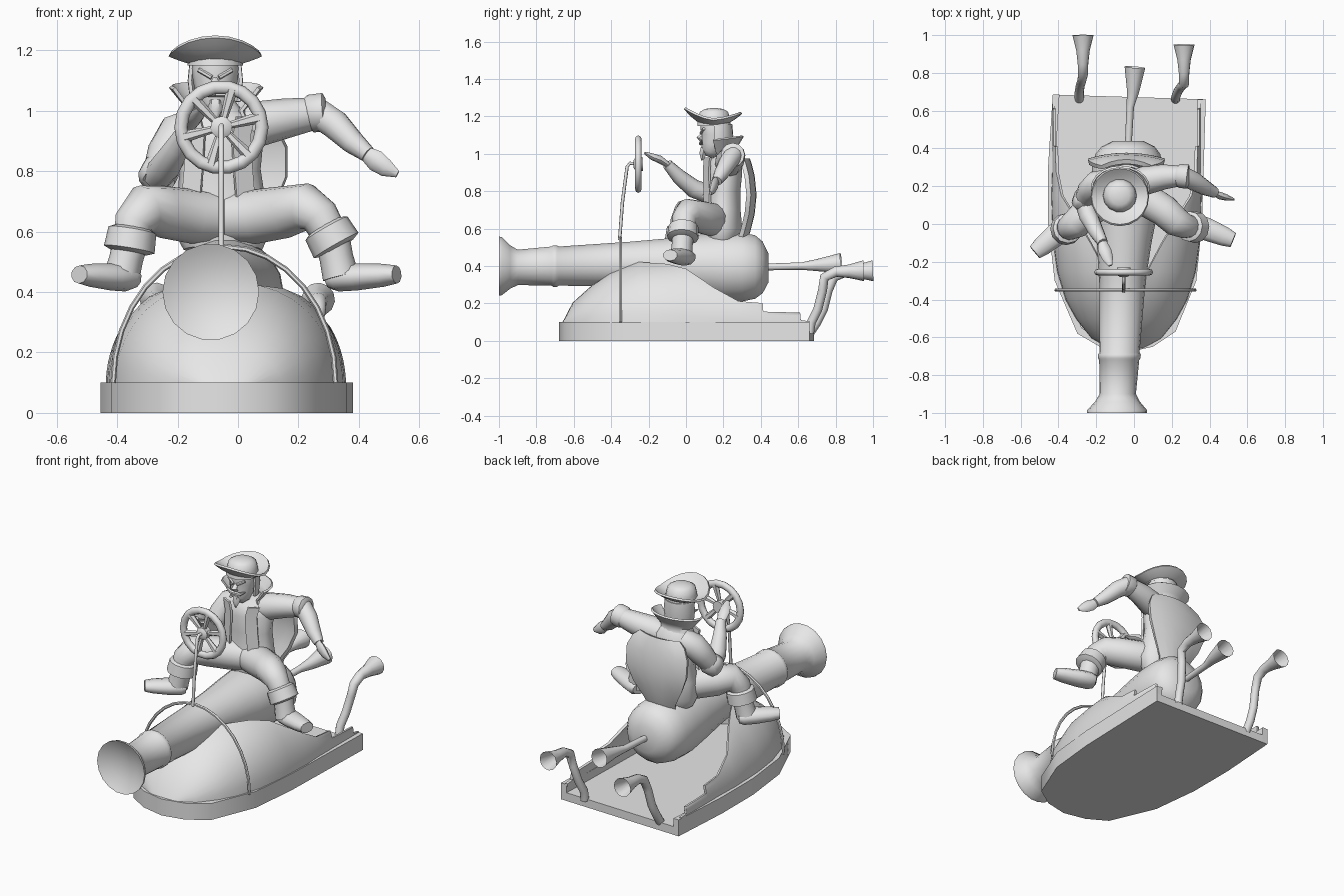
import bpy, bmesh
from math import sin, cos, pi, asin
from mathutils import Vector

cube = bpy.data.objects.get("Cube")
if cube:
    bpy.data.objects.remove(cube, do_unlink=True)

grey = bpy.data.materials.new("plain_grey")
grey.use_nodes = True
grey.diffuse_color = (0.8, 0.8, 0.8, 1)
grey.node_tree.nodes["Principled BSDF"].inputs["Base Color"].default_value = (0.8, 0.8, 0.8, 1)
parts = []


def finish(name, bm, thick=0):
    bmesh.ops.recalc_face_normals(bm, faces=bm.faces)
    mesh = bpy.data.meshes.new(name)
    bm.to_mesh(mesh)
    bm.free()
    mesh.materials.append(grey)
    ob = bpy.data.objects.new(name, mesh)
    bpy.context.collection.objects.link(ob)
    if thick:
        mod = ob.modifiers.new("thickness", 'SOLIDIFY')
        mod.thickness, mod.offset = thick, 0
    parts.append(ob)
    return ob


def bridge(bm, rows, closed):
    n = len(rows[0])
    for a, b in zip(rows, rows[1:]):
        for j in range(n if closed else n - 1):
            k = (j + 1) % n
            bm.faces.new((a[j], a[k], b[k], b[j]))


def tube(name, pts, radii, sides=12, flat=1.0, caps=True):
    """Round or flattened section swept along a path with changing radius."""
    bm = bmesh.new()
    pts = [Vector(p) for p in pts]
    rows, side = [], None
    for i, p in enumerate(pts):
        t = (pts[min(i + 1, len(pts) - 1)] - pts[max(i - 1, 0)]).normalized()
        if side is None:
            side = Vector((1, 0, 0)) if abs(t.x) < 0.7 else Vector((0, 0, 1))
        side = (side - t * side.dot(t)).normalized()
        other = t.cross(side) * flat
        r = radii[i]
        rows.append([bm.verts.new(p + r * (side * cos(a) + other * sin(a)))
                     for a in (2 * pi * k / sides for k in range(sides))])
    bridge(bm, rows, True)
    if caps:
        bm.faces.new(rows[0])
        bm.faces.new(rows[-1])
    return finish(name, bm)


def sheet(name, rows, thick, closed=False):
    bm = bmesh.new()
    bridge(bm, [[bm.verts.new(p) for p in row] for row in rows], closed)
    return finish(name, bm, thick)


# Base: low floor with a raised rim that is open at the back
CX = -.04
outline = [(-.43, .685), (-.455, .3), (-.455, 0), (-.42, -.3), (-.3, -.58), (-.18, -.65),
           (-.04, -.68), (.1, -.65), (.22, -.57), (.33, -.3), (.36, 0), (.38, .66)]
bm = bmesh.new()
rows = [[bm.verts.new((x, y, z)) for x, y in outline] for z in (0, .05)]
bridge(bm, rows, True)
for row in rows:
    bm.faces.new(row)
finish("base_floor", bm)
inner = [(CX + (x - CX) * .91, y * .95 if y < 0 else y) for x, y in outline]
sheet("base_rim", [[(x, y, .001) for x, y in outline], [(x, y, .1) for x, y in outline],
                   [(x, y, .1) for x, y in inner], [(x, y, .045) for x, y in inner]], 0)
for a, b in ((outline[0], inner[0]), (outline[-1], inner[-1])):
    sheet("rim_end", [[(*a, 0), (*b, 0)], [(*a, .1), (*b, .1)]], 0)

# Hull: (y, half width, arch height, cut height), closed at the bow and open behind
stations = [(-.655, .08, .004, .004), (-.6, .18, .11, .11), (-.5, .26, .2, .2), (-.4, .315, .27, .27),
            (-.25, .36, .335, .325), (-.1, .38, .35, .315), (0, .385, .36, .29), (.15, .39, .36, .19),
            (.28, .385, .36, .12), (.41, .385, .36, .11), (.412, .385, .36, .065), (.61, .385, .36, .06),
            (.612, .385, .36, .02), (.66, .385, .36, .015)]
bm = bmesh.new()
for sgn in (-1, 1):
    rows = []
    for y, w, h, cut in stations:
        angles = [asin(cut / h) * k / 8 for k in range(9)]
        rows.append([bm.verts.new((CX + sgn * w * max(cos(a), 0) ** .85, y, .09 + h * sin(a))) for a in angles])
    bridge(bm, rows, False)
bmesh.ops.remove_doubles(bm, verts=bm.verts[:], dist=.0005)
finish("hull", bm, .015)

# Cannon: (y, z, radius) along a slightly turned axis, with a shallow dished mouth
gun = [(-.96, .4, .03), (-.97, .4, .09), (-.99, .4, .14), (-1, .4, .16), (-.985, .4, .158), (-.94, .395, .118),
       (-.9, .393, .096), (-.72, .4, .106), (-.71, .4, .113), (-.69, .4, .113), (-.68, .4, .106), (-.3, .41, .122),
       (-.1, .405, .145), (.05, .4, .168), (.2, .395, .188), (.3, .395, .187), (.37, .395, .172), (.41, .393, .14), (.44, .39, .08)]
bm = bmesh.new()
rows = [[bm.verts.new((-.09 + (y + 1) * .042 + r * cos(a), y, z + r * sin(a)))
         for a in (2 * pi * k / 18 for k in range(18))] for y, z, r in gun]
bridge(bm, rows, True)
for cap in (rows[0], rows[-1]):
    bm.faces.new(cap)
finish("cannon", bm)

# Flared exhaust pipes
tube("exhaust_middle", [(-.03, .42, .395), (-.02, .62, .4), (-.005, .7, .405), (.005, .83, .415)],
     [.018, .02, .032, .055], caps=False)
for label, x, dx, dy in (("right", -.29, .02, 0), ("left", .22, .045, -.05)):
    path = [(x, .66, .04), (x, .7 + dy * .6, .1), (x + dx * .3, .735 + dy * .6, .17), (x + dx * .7, .76 + dy * .6, .27),
            (x + dx, .79 + dy, .34), (x + dx, .85 + dy, .37), (x + dx, .92 + dy, .372), (x + dx, 1 + dy, .375)]
    tube("exhaust_" + label, path, [.024, .024, .024, .024, .026, .028, .036, .056], caps=False)

# Hoop, steering post and wheel
arc = [pi * k / 16 for k in range(17)]
tube("hoop", [(-.045 + .368 * cos(a), -.35, .1 + .45 * sin(a)) for a in arc], [.009] * 17, 6)
WX, WY, WZ = -.055, -.255, .945
tube("steering_post", [(WX, -.355, .54), (WX, -.34, .74), (WX, -.315, .93), (WX, -.3, .95), (WX, WY, WZ)],
     [.009] * 5, 8)
bm = bmesh.new()
rows = [[bm.verts.new((WX + (.134 + .022 * cos(b)) * cos(a), WY + .018 * sin(b), WZ + (.134 + .022 * cos(b)) * sin(a)))
         for b in (2 * pi * j / 8 for j in range(8))] for a in (2 * pi * k / 18 for k in range(18))]
bridge(bm, rows + rows[:1], True)
finish("wheel_rim", bm)
tube("wheel_hub", [(WX, WY - .025, WZ), (WX, WY - .015, WZ), (WX, WY + .025, WZ)], [.02, .036, .036])
for k in range(6):
    a = pi * k / 3 + .25
    tube("wheel_spoke", [(WX + r * cos(a), WY, WZ + r * sin(a)) for r in (.02, .13)], [.011, .02], 6)

# Seat backrest
back = [(.5, .08, .3), (.58, .1, .33), (.68, .16, .355), (.78, .2, .365), (.88, .2, .355), (.94, .17, .34), (.97, .13, .33)]
sheet("backrest", [[(CX + w * v / 3, y - .03 * (v / 3) ** 2, z) for v in range(-3, 4)] for z, w, y in back], .025)

# Rider body
tube("torso", [(-.05, .19, .54), (-.05, .2, .6), (-.055, .2, .7), (-.06, .205, .8), (-.065, .205, .9),
               (-.07, .215, .97), (-.07, .205, 1.0), (-.075, .19, 1.05)],
     [.13, .16, .145, .135, .15, .13, .08, .05], 14, .65)
for sgn in (-1, 1):
    sheet("coat_front", [[(-.065 + sgn * (x + i * .03), .09 + x * x * 3 + i * .015, z) for i in range(3)]
                         for x, z in ((.08, .6), (.06, .7), (.05, .82), (.045, .92), (.06, .98))], .012)
# Stand-up collar that flares around the back of the neck
sheet("collar", [[(-.072 + r * cos(a), .19 + r * .75 * sin(a), z + .015 * sin(a)) for a in
                  (-.4 + (pi + .8) * k / 12 for k in range(13))]
                 for r, z in ((.1, .98), (.09, 1.005), (.115, 1.035), (.152, 1.08))], .012)

# Head, hair and face details
HX = -.075
tube("head", [(HX, .12, .985), (HX, .13, 1.01), (HX, .145, 1.05), (HX, .155, 1.1), (HX, .155, 1.14), (HX, .155, 1.19)],
     [.02, .05, .064, .074, .078, .07])
sheet("hair", [[(HX + r * cos(a), .165 + r * .95 * sin(a), z) for a in (-.2 + (pi + .4) * k / 12 for k in range(13))]
               for r, z in ((.08, 1.16), (.086, 1.1), (.078, 1.03))], .012)
tube("nose", [(HX, .1, 1.115), (HX, .07, 1.085), (HX, .09, 1.07)], [.008, .017, .014], 6)
tube("beard", [(HX, .1, 1.03), (HX, .09, 1.0), (HX, .085, .965)], [.025, .022, .004], 6)
for sgn in (-1, 1):
    tube("moustache", [(HX, .078, 1.055), (HX + sgn * .03, .08, 1.056), (HX + sgn * .065, .085, 1.075)], [.01, .011, .003], 6)
    tube("eyebrow", [(HX + sgn * .012, .08, 1.11), (HX + sgn * .055, .095, 1.135)], [.008, .008], 6)

# Hat with the brim turned up at front and back
brim = []
for r in (.06, .085, .11, .135, .152):
    f = r / .152
    brim.append([(HX + r * cos(a), .145 + r * sin(a),
                  1.15 + .035 * f ** 2 + (.06 if sin(a) < 0 else .035) * f ** 2 * abs(sin(a)) ** 1.5)
                 for a in (2 * pi * k / 20 for k in range(20))])
sheet("hat_brim", brim, .012, True)
tube("hat_crown", [(HX, .15, z) for z in (1.15, 1.19, 1.225, 1.24, 1.245)], [.092, .087, .077, .05, .015], 14)

# Arms
tube("left_upper_arm", [(.0, .22, .94), (.06, .23, .955), (.16, .25, .975), (.25, .255, .99)], [.068, .076, .066, .054])
tube("left_cuff", [(.225, .255, .985), (.24, .255, .99), (.285, .25, .995), (.29, .25, .995)], [.05, .063, .064, .045])
tube("left_forearm", [(.26, .255, .995), (.32, .225, .955), (.38, .19, .895), (.43, .165, .855)], [.05, .05, .04, .028])
tube("left_hand", [(.42, .165, .86), (.455, .15, .835), (.49, .14, .81), (.528, .13, .79)], [.024, .036, .03, .012], 8, .55)
tube("right_upper_arm", [(-.14, .22, .94), (-.2, .21, .92), (-.235, .175, .86), (-.262, .13, .79)], [.068, .072, .066, .054])
tube("right_cuff", [(-.25, .15, .815), (-.255, .145, .805), (-.27, .105, .775), (-.27, .1, .77)], [.05, .063, .063, .045])
tube("right_forearm", [(-.265, .12, .785), (-.24, .04, .815), (-.2, -.04, .88), (-.165, -.1, .945)], [.05, .05, .04, .028])
tube("right_hand", [(-.168, -.095, .94), (-.155, -.14, .97), (-.14, -.18, .985), (-.125, -.22, 1.005)], [.024, .035, .03, .012], 8, .6)

# Legs and boots
legs = {
    "right": [(-.05, .17, .645), (-.15, .13, .65), (-.25, .06, .665), (-.31, 0, .675), (-.345, -.02, .63), (-.355, -.025, .57)],
    "left": [(-.04, .17, .645), (.06, .13, .65), (.16, .07, .665), (.225, .01, .68), (.27, -.01, .65), (.31, -.015, .58)],
}
for label, path in legs.items():
    tube(label + "_thigh", path, [.085, .09, .086, .08, .066, .057], 14)
    s = -1 if label == "right" else 1
    k, e = Vector(path[-2]), Vector(path[-1])
    d = (e - k).normalized()
    tube(label + "_boot_cuff", [e - d * .045, e - d * .035, e + d * .03, e + d * .04], [.06, .08, .085, .06])
    ankle = Vector((e.x + s * .03, e.y - .01, .45))
    tube(label + "_boot_shaft", [e, e.lerp(ankle, .5), ankle], [.06, .056, .06])
    toe = Vector((s * .525, -.15 if s < 0 else -.085, .458))
    heel = ankle + Vector((-s * .035, .03, -.005))
    tube(label + "_boot", [heel, heel.lerp(toe, .12), heel.lerp(toe, .4), heel.lerp(toe, .8), toe],
         [.035, .045, .045, .038, .03], 10, 1.4)

# Bake thickness, then shade smooth with sharp creases
for ob in bpy.context.selected_objects:
    ob.select_set(False)
for ob in parts:
    ob.select_set(True)
bpy.context.view_layer.objects.active = parts[0]
bpy.ops.object.convert(target='MESH')
bpy.ops.object.shade_smooth_by_angle(angle=.95)
